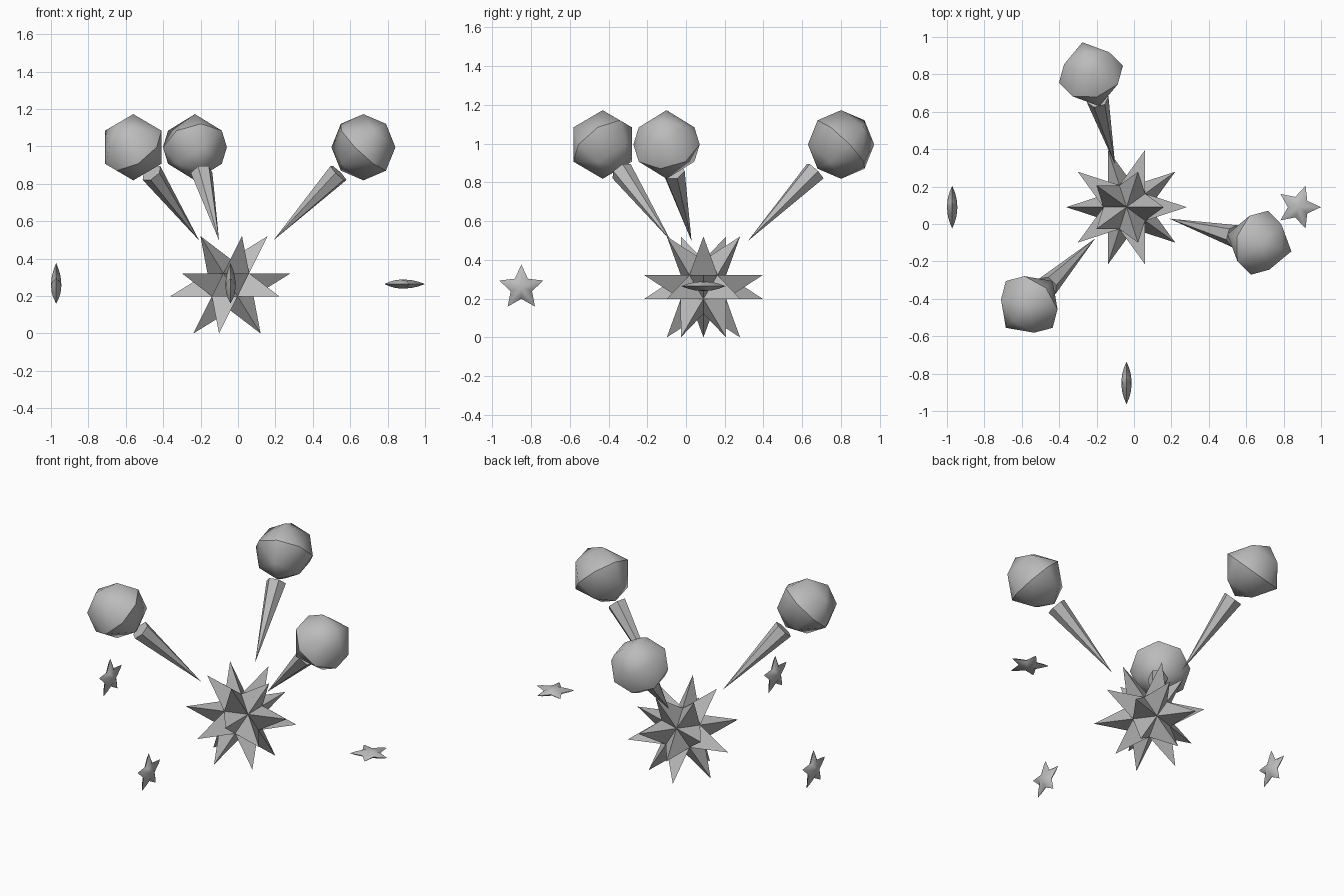
import bpy, bmesh
from math import sin, cos, pi, radians
from itertools import product
from mathutils import Matrix, Vector

if "Cube" in bpy.data.objects:
    bpy.data.objects.remove(bpy.data.objects["Cube"])

grey = bpy.data.materials.new("plain_grey")
grey.use_nodes = True
grey.diffuse_color = (0.5, 0.5, 0.5, 1)
grey.node_tree.nodes["Principled BSDF"].inputs["Base Color"].default_value = (0.5, 0.5, 0.5, 1)

CENTRE = Vector((-0.04, 0.09, 0.26))


def finish(name, bm, matrix, smooth):
    """Turn a bmesh into a placed, coloured object."""
    bmesh.ops.recalc_face_normals(bm, faces=bm.faces)
    for f in bm.faces:
        f.smooth = smooth
    mesh = bpy.data.meshes.new(name)
    bm.to_mesh(mesh)
    bm.free()
    mesh.materials.append(grey)
    obj = bpy.data.objects.new(name, mesh)
    obj.matrix_world = matrix
    bpy.context.collection.objects.link(obj)
    return obj


# Spiked core: an icosahedron with every face drawn out to a point
def spiked_core(tip_radius):
    bm = bmesh.new()
    bmesh.ops.create_icosphere(bm, subdivisions=1, radius=tip_radius * 0.42)
    for v in bmesh.ops.poke(bm, faces=bm.faces[:])["verts"]:
        v.co = v.co.normalized() * tip_radius
    finish("spiked_core", bm,
           Matrix.Translation(CENTRE) @ Matrix.Rotation(pi, 4, 'Z'), False)


# Faceted ball made of two hemispheres that meet at a crisp seam
def ball(name, matrix, radius):
    bm = bmesh.new()
    for p in product((-1, 0, 1), repeat=3):
        if 0 < sum(map(abs, p)) < 3:
            bm.verts.new(Vector(p).normalized() * radius)
    bmesh.ops.convex_hull(bm, input=bm.verts)
    for e in bm.edges:
        e.smooth = not all(abs(v.co.z) < 0.001 for v in e.verts)
    finish(name, bm, matrix, True)


# Spike with its point towards the core
def cone(name, matrix, radius, length):
    bm = bmesh.new()
    bmesh.ops.create_cone(bm, cap_ends=True, segments=6, radius1=0,
                          radius2=radius, depth=length)
    bmesh.ops.remove_doubles(bm, verts=bm.verts, dist=0.0001)
    finish(name, bm, matrix, False)


# Puffed five-pointed star lying flat, first point along +x
def small_star(name, matrix, radius, puff):
    bm = bmesh.new()

    def ring(scale, side):
        z = side * puff * (1 - scale ** 2)
        return [bm.verts.new((r * cos(i * pi / 5), r * sin(i * pi / 5), z))
                for i in range(10)
                for r in [radius * scale * (0.48 if i % 2 else 1)]]

    rim = ring(1, 0)
    for side in (1, -1):
        rings = [rim, ring(0.7, side), ring(0.4, side)]
        top = bm.verts.new((0, 0, side * puff))
        for i in range(10):
            j = (i + 1) % 10
            for a, b in zip(rings, rings[1:]):
                bm.faces.new((a[i], a[j], b[j], b[i]))
            bm.faces.new((rings[-1][i], rings[-1][j], top))
    for e in bm.edges:
        e.smooth = not all(abs(v.co.z) < 0.0001 for v in e.verts)
    finish(name, bm, matrix, True)


spiked_core(0.328)

# Three arms leaning outwards, each a cone and a ball
for side, azimuth in (("left", -15), ("back", 105), ("right", 225)):
    arm = (Matrix.Translation(CENTRE) @ Matrix.Rotation(radians(azimuth), 4, 'Z')
           @ Matrix.Rotation(pi / 4, 4, 'Y'))
    cone(side + "_cone", arm @ Matrix.Translation((0, 0, 0.59)), 0.06, 0.51)
    ball(side + "_ball", arm @ Matrix.Translation((0, 0, 1.04)), 0.177)

# Three small stars around the core, two standing and one lying flat
upright = Matrix.Rotation(-pi / 2, 4, 'Y')
small_star("right_star", Matrix.Translation((-0.972, 0.09, 0.256)) @ upright, 0.12, 0.028)
small_star("front_star", Matrix.Translation((-0.04, -0.85, 0.256)) @ upright, 0.12, 0.028)
small_star("left_star", Matrix.Translation((0.88, 0.09, 0.264)), 0.12, 0.025)
